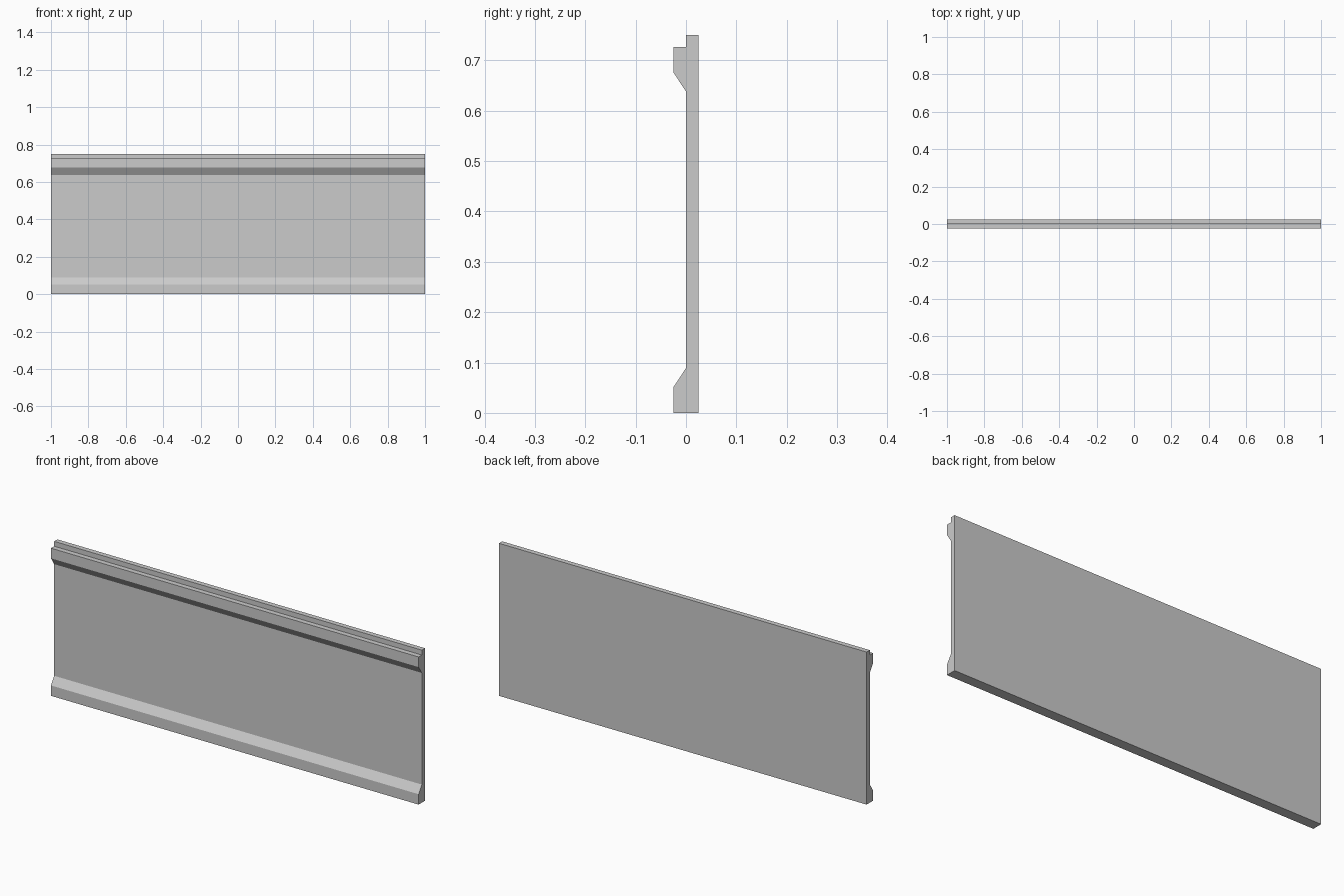
import bpy, bmesh

if "Cube" in bpy.data.objects:
    bpy.data.objects.remove(bpy.data.objects["Cube"])

LENGTH = 2.0

# Cross-section of the panel (y, z): flat back, raised chamfered rails, top tongue
PROFILE = [
    (-0.025, 0.0), (0.025, 0.0), (0.025, 0.75), (0.0, 0.75), (0.0, 0.726),
    (-0.025, 0.726), (-0.025, 0.676), (0.0, 0.638), (0.0, 0.089), (-0.025, 0.051),
]


def extrude_profile(name, profile, length):
    """Fill a y/z profile and extrude it along x, centred on x = 0."""
    bm = bmesh.new()
    face = bm.faces.new([bm.verts.new((-length / 2, y, z)) for y, z in profile])
    ext = bmesh.ops.extrude_face_region(bm, geom=[face], use_keep_orig=True)
    moved = [g for g in ext["geom"] if isinstance(g, bmesh.types.BMVert)]
    bmesh.ops.translate(bm, verts=moved, vec=(length, 0, 0))
    bmesh.ops.recalc_face_normals(bm, faces=bm.faces[:])
    mesh = bpy.data.meshes.new(name)
    bm.to_mesh(mesh)
    bm.free()
    obj = bpy.data.objects.new(name, mesh)
    bpy.context.collection.objects.link(obj)
    return obj


# Wall panel with both rails in one solid piece
extrude_profile("wall_panel", PROFILE, LENGTH)
